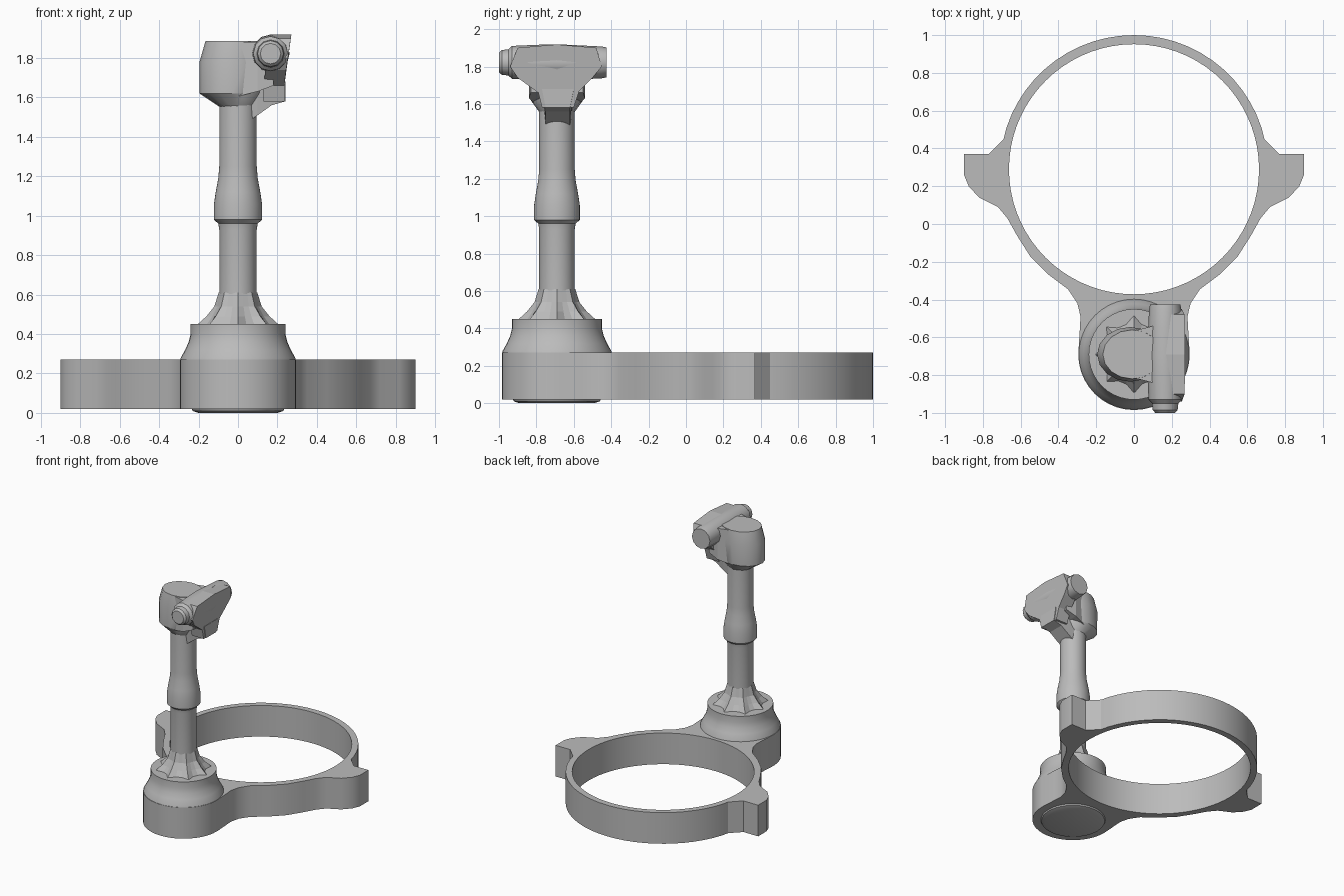
import bpy, bmesh
from math import sin, cos, pi, radians
from mathutils import Vector, Matrix

cube = bpy.data.objects.get("Cube")
if cube:
    bpy.data.objects.remove(cube, do_unlink=True)

grey = bpy.data.materials.new("plain grey")
grey.use_nodes = True
GREY = (0.5, 0.5, 0.5, 1)
grey.diffuse_color = GREY
grey.node_tree.nodes["Principled BSDF"].inputs["Base Color"].default_value = GREY

POST_Y = -0.69
RING = Vector((0, 0.29))


def finish(name, bm, smooth=True):
    bmesh.ops.recalc_face_normals(bm, faces=bm.faces)
    mesh = bpy.data.meshes.new(name)
    bm.to_mesh(mesh)
    bm.free()
    mesh.materials.append(grey)
    ob = bpy.data.objects.new(name, mesh)
    bpy.context.collection.objects.link(ob)
    if smooth:
        bpy.ops.object.select_all(action='DESELECT')
        ob.select_set(True)
        bpy.context.view_layer.objects.active = ob
        bpy.ops.object.shade_smooth_by_angle(angle=radians(30))
    return ob


def loft(name, rings, smooth=True):
    """Skin closed rings of equal point count and cap both ends."""
    bm = bmesh.new()
    loops = [[bm.verts.new(p) for p in ring] for ring in rings]
    n = len(loops[0])
    for a, b in zip(loops, loops[1:]):
        for i in range(n):
            j = (i + 1) % n
            bm.faces.new((a[i], a[j], b[j], b[i]))
    bm.faces.new(loops[0])
    bm.faces.new(loops[-1])
    return finish(name, bm, smooth)


def circle(cx, cy, r, z, n, ry=None):
    ry = ry or r
    return [(cx + r * cos(2 * pi * i / n), cy + ry * sin(2 * pi * i / n), z) for i in range(n)]


def turned(name, profile, n=40):
    return loft(name, [circle(0, POST_Y, r, z, n) for r, z in profile])


# Flat base: ring, two side lugs and the rounded post lobe in one outline
half = [(0.295 * sin(a), POST_Y - 0.295 * cos(a)) for a in [radians(9 * i) for i in range(11)]]
half += [(0.287, -0.56), (0.283, -0.49), (0.3, -0.42), (0.35, -0.345), (0.45, -0.27),
         (0.55, -0.17), (0.62, -0.06), (0.67, 0.03), (0.72, 0.09), (0.82, 0.14),
         (0.875, 0.2), (0.9, 0.26), (0.9, 0.37), (0.77, 0.37), (0.69, 0.45)]
half += [(0.71 * cos(a), RING.y + 0.71 * sin(a)) for a in [radians(18 + 6 * i) for i in range(13)]]
outline = half + [(-x, y) for x, y in reversed(half[1:-1])]
hole = [(x, y + RING.y) for x, y, _ in circle(0, 0, 0.662, 0, 72)]

bm = bmesh.new()
edges = []
for loop in (outline, hole):
    verts = [bm.verts.new((x, y, 0.02)) for x, y in loop]
    edges += [bm.edges.new((v, verts[i - 1])) for i, v in enumerate(verts)]
bmesh.ops.triangle_fill(bm, edges=edges, use_beauty=True)
top = bmesh.ops.extrude_face_region(bm, geom=list(bm.faces), use_keep_orig=True)
bmesh.ops.translate(bm, vec=(0, 0, 0.25),
                    verts=[g for g in top["geom"] if isinstance(g, bmesh.types.BMVert)])
finish("base_ring", bm)

# Foot pad and flared socket under the post
turned("foot_pad", [(0.2, 0), (0.23, 0.01), (0.24, 0.03)])
turned("post_socket", [(0.294, 0.26), (0.29, 0.28), (0.268, 0.32), (0.25, 0.36),
                       (0.24, 0.4), (0.24, 0.45)])

# Ribbed skirt where the post meets the socket
n = 24


def ribbed(low, high, z):
    return [(r * cos(2 * pi * i / n), POST_Y + r * sin(2 * pi * i / n), z)
            for i in range(n) for r in [high if i % 3 == 0 else low]]


loft("post_skirt", [ribbed(0.17, 0.215, 0.44), ribbed(0.135, 0.16, 0.49),
                    ribbed(0.108, 0.12, 0.54), ribbed(0.094, 0.098, 0.61)], smooth=False)

# Post with its swollen collar
turned("post", [(0.095, 0.45), (0.095, 0.93), (0.1, 0.96), (0.122, 0.98), (0.122, 1.06),
                (0.113, 1.12), (0.1, 1.19), (0.095, 1.25), (0.095, 1.62)])

# Head block, a rounded drum leaning slightly inwards at the top
loft("head_drum", [circle(0, POST_Y, 0.09, 1.55, 16),
                   circle(-0.03, POST_Y, 0.165, 1.62, 16, 0.14),
                   circle(-0.02, POST_Y, 0.175, 1.78, 16, 0.145),
                   circle(-0.01, POST_Y, 0.155, 1.885, 16, 0.13)])


def block(name, rings):
    return loft(name, rings, smooth=False)


# Bridge joining the drum to the cross bar
block("head_bridge", [[(x, POST_Y + s * w, z) for s, z in
                       ((-1, low), (1, low), (1, high), (-1, high))]
                      for x, w, low, high in ((-0.02, 0.12, 1.6, 1.88),
                                              (0.1, 0.15, 1.63, 1.88),
                                              (0.18, 0.14, 1.66, 1.91))])

# Tapered web plate hanging below the cross bar
web = [(-0.77, 1.58), (-0.6, 1.58), (-0.57, 1.67), (-0.5, 1.74), (-0.45, 1.8), (-0.48, 1.9),
       (-0.69, 1.918), (-0.9, 1.9), (-0.94, 1.8), (-0.9, 1.74), (-0.79, 1.66)]
block("bar_web", [[(x + 0.03 * max(0, z - 1.68) / 0.2, y, z) for y, z in web]
                  for x in (0.13, 0.235)])

# Sloping strut from the post to the web
block("web_strut", [[(x, y, z) for y, z in ((-0.75, low), (-0.62, low), (-0.6, high), (-0.77, high))]
                    for x, low, high in ((0.04, 1.47, 1.68), (0.1, 1.51, 1.68),
                                         (0.17, 1.56, 1.68), (0.24, 1.58, 1.68))])

# Cross bar with a narrowed front nose
turn = Matrix.Translation((0.165, 0, 1.822)) @ Matrix.Rotation(radians(-90), 4, 'X')
bar = [(0.052, -1.0), (0.066, -0.985), (0.07, -0.95), (0.088, -0.93), (0.094, -0.8),
       (0.097, -0.69), (0.09, -0.55), (0.085, -0.45), (0.08, -0.425)]
loft("cross_bar", [[turn @ Vector(p) for p in circle(0, 0, r, y, 12)] for r, y in bar])
